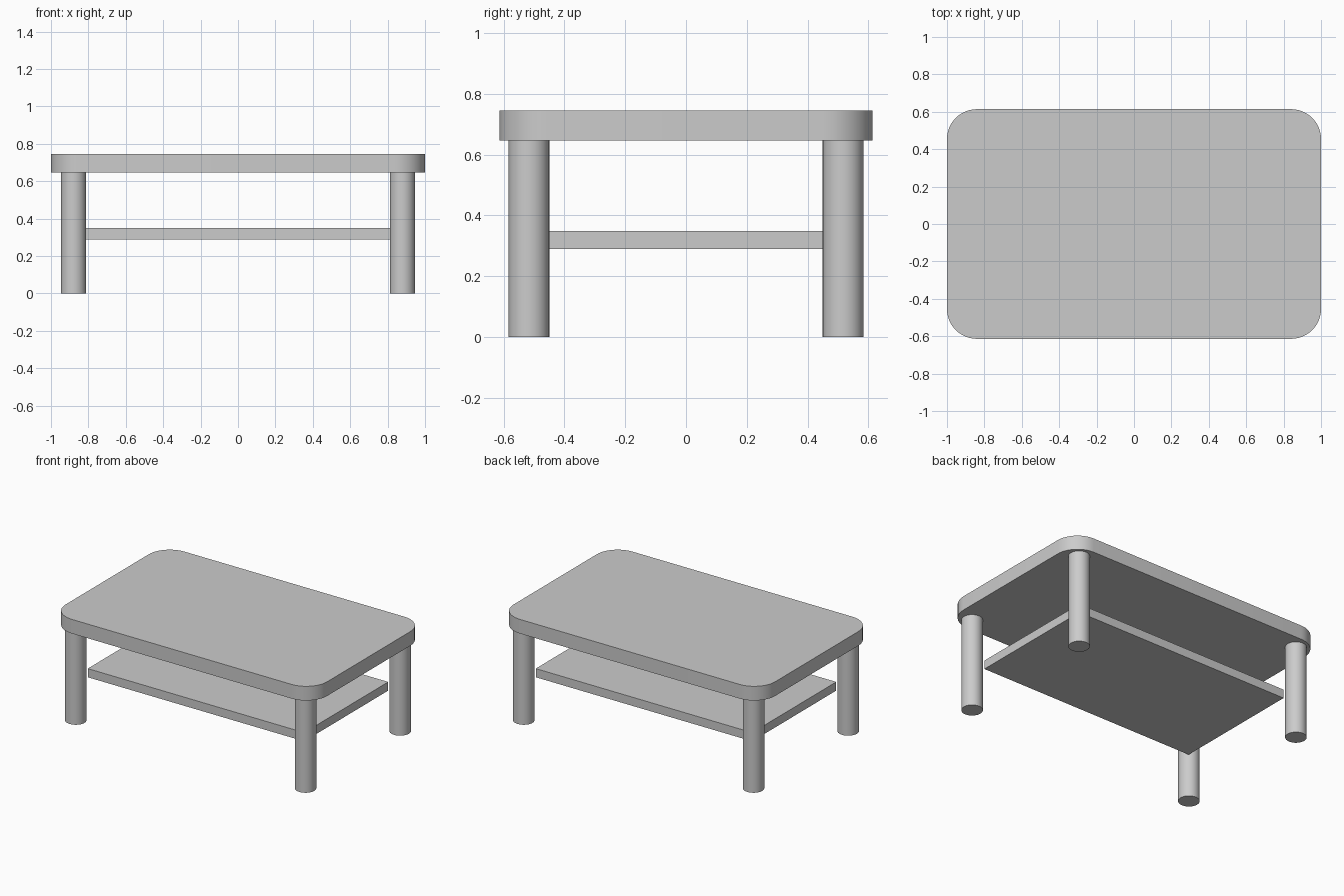
import bpy
import bmesh
from math import cos, sin, pi, radians

if "Cube" in bpy.data.objects:
    bpy.data.objects.remove(bpy.data.objects["Cube"], do_unlink=True)

GREY = (0.6, 0.6, 0.6, 1.0)
grey = bpy.data.materials.new("plain grey")
grey.use_nodes = True
grey.diffuse_color = GREY
grey.node_tree.nodes["Principled BSDF"].inputs["Base Color"].default_value = GREY


def extruded(name, outline, bottom, top):
    """Make a solid by raising a flat outline from bottom to top."""
    bm = bmesh.new()
    base = bm.faces.new([bm.verts.new((x, y, bottom)) for x, y in outline])
    raised = bmesh.ops.extrude_face_region(bm, geom=[base], use_keep_orig=True)
    for v in raised["geom"]:
        if isinstance(v, bmesh.types.BMVert):
            v.co.z = top
    bmesh.ops.recalc_face_normals(bm, faces=bm.faces[:])
    mesh = bpy.data.meshes.new(name)
    bm.to_mesh(mesh)
    bm.free()
    mesh.materials.append(grey)
    obj = bpy.data.objects.new(name, mesh)
    bpy.context.collection.objects.link(obj)
    bpy.ops.object.select_all(action="DESELECT")
    obj.select_set(True)
    bpy.context.view_layer.objects.active = obj
    bpy.ops.object.shade_smooth_by_angle(angle=radians(30))
    return obj


def rounded_rectangle(half_x, half_y, radius, steps):
    """Outline with a quarter arc at each corner, counter-clockwise."""
    points = []
    corners = ((1, 1), (-1, 1), (-1, -1), (1, -1))
    for quarter, (sx, sy) in enumerate(corners):
        for i in range(steps + 1):
            a = (quarter + i / steps) * pi / 2
            points.append((sx * (half_x - radius) + radius * cos(a),
                           sy * (half_y - radius) + radius * sin(a)))
    return points


def circle(cx, cy, radius, sides):
    return [(cx + radius * cos(2 * pi * i / sides),
             cy + radius * sin(2 * pi * i / sides)) for i in range(sides)]


TOP_UNDERSIDE = 0.647

# Thick table top with rounded corners
extruded("table_top", rounded_rectangle(1.0, 0.614, 0.16, 12), TOP_UNDERSIDE, 0.745)

# Lower shelf, its corners let into the legs
shelf_x, shelf_y = 0.828, 0.459
extruded("lower_shelf",
         [(-shelf_x, -shelf_y), (shelf_x, -shelf_y), (shelf_x, shelf_y), (-shelf_x, shelf_y)],
         0.289, 0.349)

# Four round legs
for side, sx in (("right", -1), ("left", 1)):
    for end, sy in (("front", -1), ("back", 1)):
        extruded(f"{end}_{side}_leg", circle(sx * 0.879, sy * 0.517, 0.067, 32),
                 0.0, TOP_UNDERSIDE)
